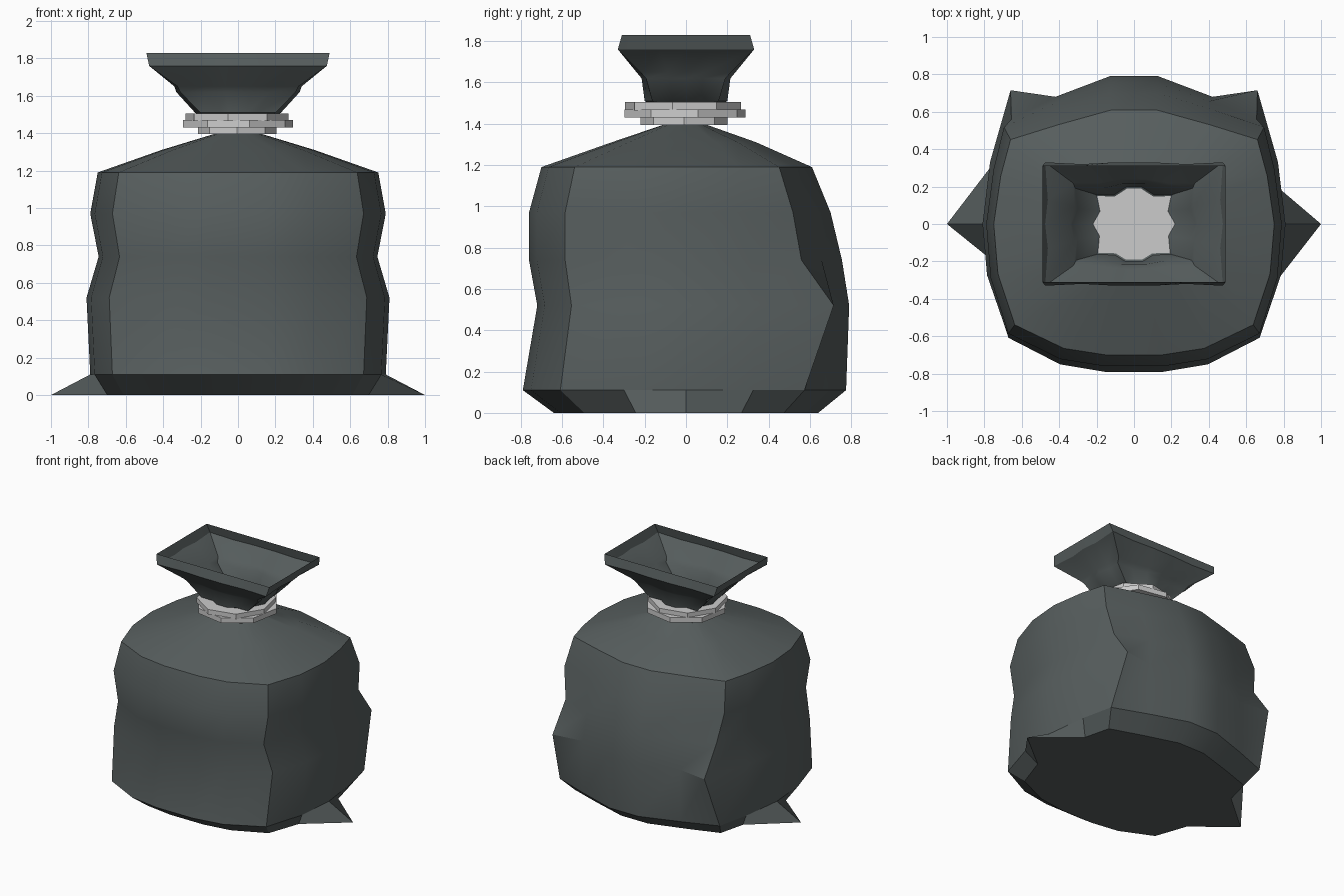
import bpy, bmesh, math

if "Cube" in bpy.data.objects:
    bpy.data.objects.remove(bpy.data.objects["Cube"])

def material(name, col):
    m = bpy.data.materials.new(name)
    m.diffuse_color = (*col, 1)
    m.use_nodes = True
    m.node_tree.nodes["Principled BSDF"].inputs["Base Color"].default_value = m.diffuse_color
    return m

dark = material("dark_plastic", (0.095, 0.112, 0.112))

def finish(bm, name, mat=None, smooth=None):
    bmesh.ops.recalc_face_normals(bm, faces=bm.faces)
    me = bpy.data.meshes.new(name)
    bm.to_mesh(me)
    bm.free()
    ob = bpy.data.objects.new(name, me)
    bpy.context.collection.objects.link(ob)
    if mat:
        me.materials.append(mat)
    if smooth:
        bpy.ops.object.select_all(action='DESELECT')
        ob.select_set(True)
        bpy.context.view_layer.objects.active = ob
        bpy.ops.object.shade_smooth_by_angle(angle=math.radians(smooth))
    return ob

def mirrored(half):
    return half + [(-x, y, z) for x, y, z in reversed(half)]

def loft(bm, rings):
    loops = [[bm.verts.new(p) for p in r] for r in rings]
    n = len(loops[0])
    for a, b in zip(loops, loops[1:]):
        for i in range(n):
            j = (i + 1) % n
            bm.faces.new((a[i], a[j], b[j], b[i]))
    return loops

# Half cross-sections, from front centre round the right side to the back
ROUND = [(.2, -1), (.5, -.95), (.85, -.77), (.97, -.38), (1, 0),
         (.95, .42), (.88, .74), (.54, .87), (.16, 1)]
RECT = [(.2, -1), (.6, -1), (1, -1), (1, -.4), (1, 0),
        (1, .4), (1, 1), (.6, 1), (.2, 1)]

# Sack body: height, half width, front depth, back depth
body = [(0, .72, .64, .64), (.11, .79, .79, .775), (.52, .81, .72, .79),
        (.74, .745, .76, .755), (.97, .79, .76, .70), (1.19, .75, .70, .61),
        (1.31, .41, .36, .34), (1.395, .13, .11, .10)]
rings = []
for k, (z, w, f, b) in enumerate(body):
    half = [(x * w, y * (f if y < 0 else b), z) for x, y in ROUND]
    if k == 0:
        half[4] = (1.0, 0, 0)            # pulled-out bottom corner
    if k == 2:
        half[6] = (.66, .715, z)         # bulging back fold
        half[7] = (.42, .68, z)
    rings.append(mirrored(half))

# Pinched neck, slanted hexagon-like hole
neck = mirrored([(x * .15, y * .07, 1.45) for x, y in RECT])
rings.append([(x, y - .02 - .3 * x, z) for x, y, z in neck])

# Flared mouth: height, half width, half depth, pleat amount
for z, w, d, pleat in [(1.485, .18, .15, .14), (1.51, .23, .20, .14), (1.62, .33, .215, .07),
                       (1.65, .34, .24, .05), (1.76, .475, .33, .03), (1.83, .49, .31, 0)]:
    t = min(1, (z - 1.45) / .3)
    half = []
    for i, ((rx, ry), (qx, qy)) in enumerate(zip(ROUND, RECT)):
        s = 1 - (pleat if i % 2 else 0)
        half.append(((rx + (qx - rx) * t) * w * s, (ry + (qy - ry) * t) * d * s, z))
    rings.append(mirrored(half))

bm = bmesh.new()
loops = loft(bm, rings)
bm.faces.new(loops[0][::-1])
finish(bm, "sack", dark, 32)

# Tie: stacked chunky wraps with eight sides, each slightly askew
def wrap(name, z0, z1, rx, ry, cx, cy, turn):
    bm = bmesh.new()
    rings = [[(cx + rx * math.cos(a), cy + ry * math.sin(a), z)
              for a in (math.radians(turn) + i * math.tau / 8 for i in range(8))]
             for z in (z0, z1)]
    lo, hi = loft(bm, rings)
    bm.faces.new(lo)
    bm.faces.new(hi)
    finish(bm, name)

wrap("tie_lower", 1.395, 1.44, .21, .21, -.005, -.01, 0)
wrap("tie_middle", 1.43, 1.47, .30, .30, 0, -.005, 12)
wrap("tie_upper", 1.465, 1.505, .28, .285, -.005, -.015, -10)
